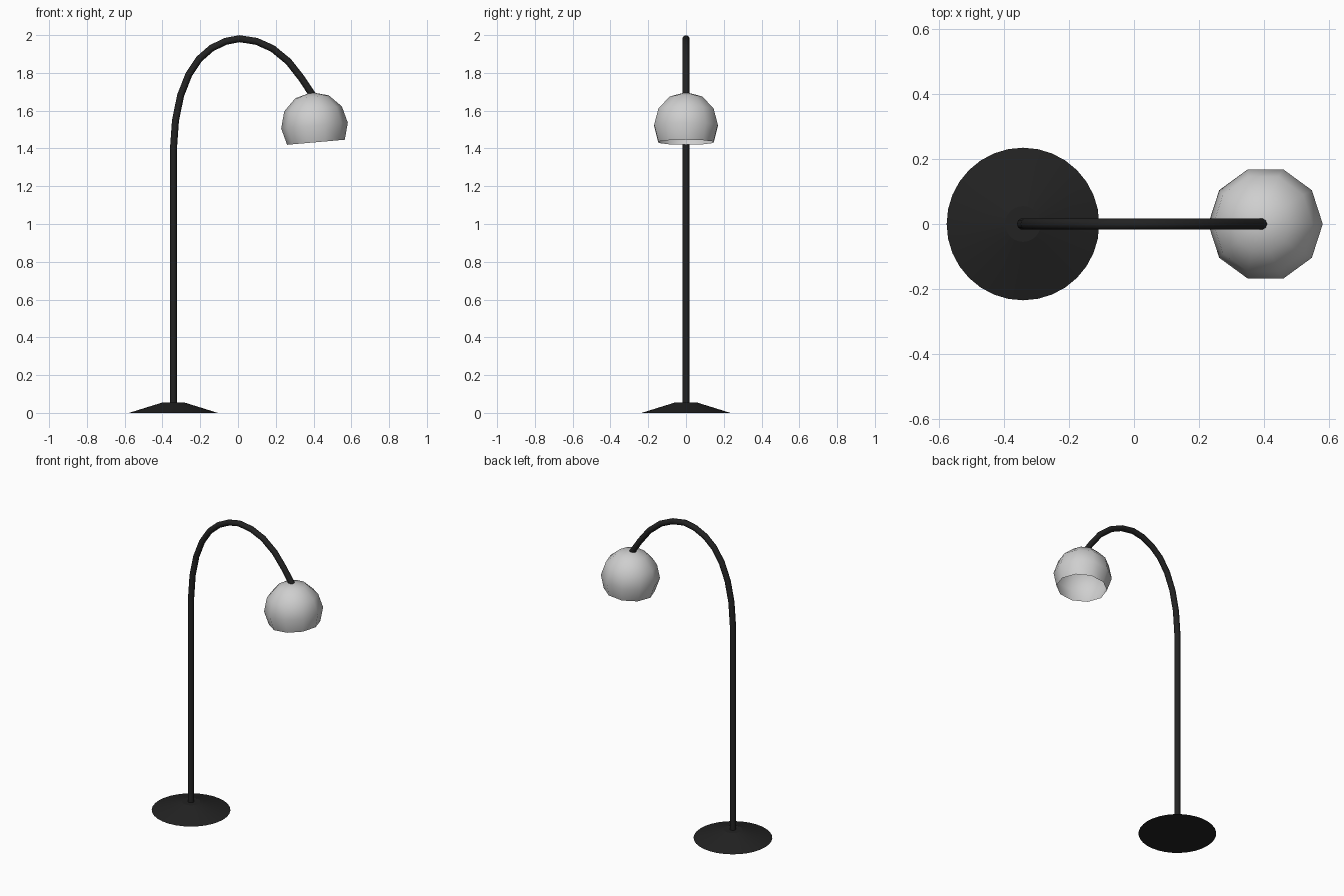
import bpy, bmesh, math
from mathutils import Matrix

if "Cube" in bpy.data.objects:
    bpy.data.objects.remove(bpy.data.objects["Cube"])

POLE_X = -0.342


def material(name, rgb):
    m = bpy.data.materials.new(name)
    m.diffuse_color = (*rgb, 1.0)
    m.use_nodes = True
    m.node_tree.nodes["Principled BSDF"].inputs["Base Color"].default_value = m.diffuse_color
    return m


black = material("matte black", (0.016, 0.016, 0.016))
white = material("pale grey glass", (0.62, 0.62, 0.62))


def finish(obj, mat, angle=None):
    obj.data.materials.append(mat)
    bpy.ops.object.select_all(action='DESELECT')
    obj.select_set(True)
    bpy.context.view_layer.objects.active = obj
    if obj.type == 'CURVE':
        bpy.ops.object.convert(target='MESH')
    if angle:
        bpy.ops.object.shade_smooth_by_angle(angle=math.radians(angle))


# Base: low truncated cone
bpy.ops.mesh.primitive_cone_add(vertices=32, radius1=0.235, radius2=0.055,
                                depth=0.056, location=(POLE_X, 0, 0.028))
base = bpy.context.object
base.name = "base"
finish(base, black, 10)

# Stem: straight pole running into the curved neck
path = [(POLE_X, 0.05), (POLE_X, 1.394), (-0.331, 1.548), (-0.304, 1.68),
        (-0.261, 1.79), (-0.206, 1.873), (-0.14, 1.931), (-0.066, 1.967),
        (0.008, 1.981), (0.098, 1.967), (0.183, 1.929), (0.267, 1.86),
        (0.336, 1.772), (0.394, 1.684)]
curve = bpy.data.curves.new("stem", 'CURVE')
curve.dimensions = '3D'
curve.bevel_depth = 0.0185
curve.bevel_resolution = 3
curve.use_fill_caps = True
spline = curve.splines.new('POLY')
spline.points.add(len(path) - 1)
for p, (x, z) in zip(spline.points, path):
    p.co = (x, 0, z, 1)
stem = bpy.data.objects.new("stem", curve)
bpy.context.collection.objects.link(stem)
finish(stem, black, 40)

# Shade: ten-sided sphere, open below, tilted slightly outward
bm = bmesh.new()
bmesh.ops.create_uvsphere(bm, u_segments=10, v_segments=6, radius=0.177,
                          matrix=Matrix.Rotation(math.radians(90), 4, 'Z'))
bmesh.ops.delete(bm, geom=[v for v in bm.verts if v.co.z < -0.12], context='VERTS')
mesh = bpy.data.meshes.new("shade")
bm.to_mesh(mesh)
bm.free()
shade = bpy.data.objects.new("shade", mesh)
bpy.context.collection.objects.link(shade)
shade.location = (0.405, 0, 1.521)
shade.rotation_euler = (0, math.radians(-5), 0)
finish(shade, white, 60)
